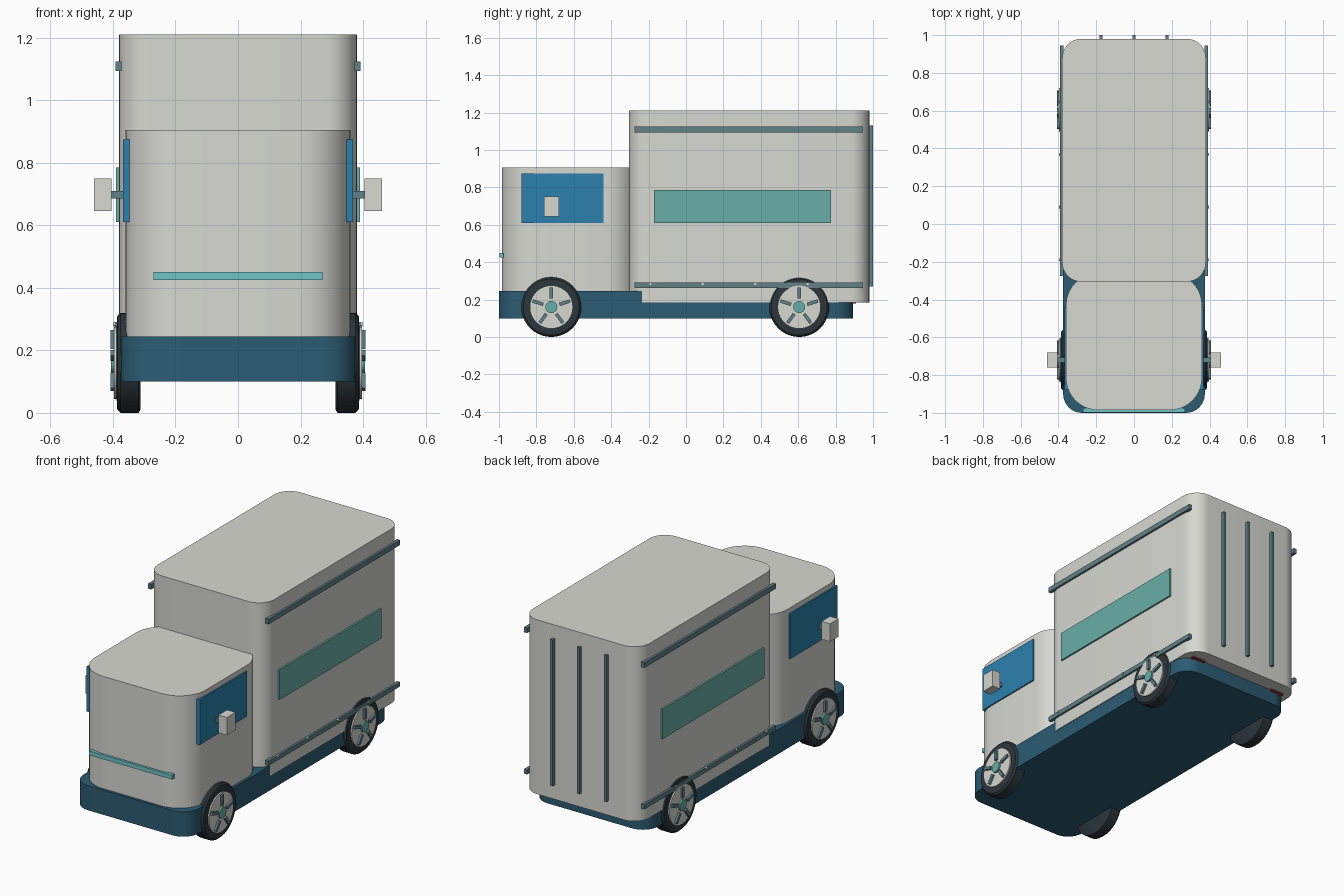
import bpy, bmesh, math
from mathutils import Matrix, Vector

if "Cube" in bpy.data.objects:
    bpy.data.objects.remove(bpy.data.objects["Cube"])


def material(name, r, g, b):
    m = bpy.data.materials.new(name)
    m.diffuse_color = (r, g, b, 1)
    m.use_nodes = True
    m.node_tree.nodes["Principled BSDF"].inputs["Base Color"].default_value = m.diffuse_color
    return m


CREAM = material("cream", 0.68, 0.69, 0.64)
NAVY = material("navy", 0.025, 0.105, 0.17)
GLASS = material("glass_blue", 0.025, 0.22, 0.42)
TEAL = material("teal", 0.14, 0.43, 0.39)
AQUA = material("aqua", 0.16, 0.55, 0.58)
STEEL = material("steel", 0.12, 0.22, 0.25)
RUBBER = material("rubber", 0.025, 0.037, 0.047)
RED = material("red", 0.35, 0.04, 0.03)


def finish(name, bm, mat, smooth=False):
    bmesh.ops.recalc_face_normals(bm, faces=bm.faces)
    me = bpy.data.meshes.new(name)
    bm.to_mesh(me)
    bm.free()
    me.materials.append(mat)
    ob = bpy.data.objects.new(name, me)
    bpy.context.collection.objects.link(ob)
    if smooth:
        bpy.ops.object.select_all(action='DESELECT')
        ob.select_set(True)
        bpy.context.view_layer.objects.active = ob
        bpy.ops.object.shade_smooth_by_angle(angle=math.radians(35))
    return ob


def box(name, x, y, z, mat):
    """Box from (min, max) pairs."""
    bm = bmesh.new()
    bmesh.ops.create_cube(bm, size=1)
    for v in bm.verts:
        v.co = Vector([(a + b) / 2 + c * (b - a) for c, (a, b) in zip(v.co, (x, y, z))])
    return finish(name, bm, mat)


def rounded_body(name, hw, y, z, r, mat, steps=10):
    """Rounded rectangle plan, extruded upward."""
    bm = bmesh.new()
    corners = [(hw - r, y[1] - r), (r - hw, y[1] - r), (r - hw, y[0] + r), (hw - r, y[0] + r)]
    ring = []
    for k, (cx, cy) in enumerate(corners):
        for i in range(steps + 1):
            a = math.pi / 2 * (k + i / steps)
            ring.append(bm.verts.new((cx + r * math.cos(a), cy + r * math.sin(a), z[0])))
    face = bm.faces.new(ring)
    top = bmesh.ops.extrude_face_region(bm, geom=[face])
    for v in top["geom"]:
        if isinstance(v, bmesh.types.BMVert):
            v.co.z = z[1]
    return finish(name, bm, mat, True)


def lathe_x(name, profile, cy, cz, side, mat, n=40):
    """Closed solid of revolution about the x axis from (x, radius) points."""
    bm = bmesh.new()
    rings = [[bm.verts.new((side * x, cy + r * math.cos(math.tau * i / n),
                            cz + r * math.sin(math.tau * i / n))) for i in range(n)]
             for x, r in profile]
    for a, b in zip(rings, rings[1:]):
        for i in range(n):
            j = (i + 1) % n
            bm.faces.new((a[i], a[j], b[j], b[i]))
    bm.faces.new(rings[0])
    bm.faces.new(rings[-1])
    return finish(name, bm, mat, True)


# Main bodies
rounded_body("chassis", 0.375, (-1.0, 0.893), (0.10, 0.245), 0.10, NAVY)
rounded_body("cab", 0.36, (-0.985, -0.26), (0.24, 0.905), 0.17, CREAM)
rounded_body("cargo_box", 0.38, (-0.305, 0.98), (0.185, 1.21), 0.10, CREAM)

# Front light strip
box("front_strip", (-0.27, 0.27), (-0.998, -0.975), (0.425, 0.45), AQUA)

# Rear door ribs
for i, x in enumerate((-0.175, 0, 0.175)):
    box(f"rear_rib_{i}", (x - 0.008, x + 0.008), (0.975, 1.0), (0.27, 1.13), STEEL)

for s, tag in ((1, "right"), (-1, "left")):
    def sx(a, b):
        return tuple(sorted((s * a, s * b)))

    # Cab window and mirror
    box(f"window_{tag}", sx(0.345, 0.368), (-0.88, -0.44), (0.61, 0.875), GLASS)
    box(f"mirror_arm_{tag}", sx(0.355, 0.41), (-0.732, -0.708), (0.686, 0.71), STEEL)
    box(f"mirror_{tag}", sx(0.405, 0.46), (-0.76, -0.68), (0.645, 0.75), CREAM)

    # Cargo side panel, rails and rail studs
    box(f"side_panel_{tag}", sx(0.37, 0.39), (-0.17, 0.775), (0.61, 0.785), TEAL)
    for lvl, z in (("lower", (0.263, 0.29)), ("upper", (1.094, 1.124))):
        box(f"{lvl}_rail_{tag}", sx(0.372, 0.392), (-0.275, 0.945), z, STEEL)
    for i in range(4):
        lathe_x(f"rail_stud_{tag}_{i}", [(0.385, 0.007), (0.398, 0.007)],
                -0.19 + 0.28 * i, 0.284, s, CREAM, 12)

    # Tail light under the box
    box(f"tail_light_{tag}", sx(0.24, 0.33), (0.885, 0.908), (0.178, 0.22), RED)

    # Wheels
    for pos, cy in (("front", -0.72), ("rear", 0.605)):
        n, cz = f"{pos}_{tag}", 0.16
        lathe_x(f"tire_{n}", [(0.312, 0.15), (0.318, 0.16), (0.375, 0.16), (0.386, 0.15),
                              (0.388, 0.115)], cy, cz, s, RUBBER)
        lathe_x(f"rim_{n}", [(0.37, 0.115), (0.396, 0.115)], cy, cz, s, CREAM)
        lathe_x(f"hub_{n}", [(0.39, 0.032), (0.406, 0.032)], cy, cz, s, TEAL, 20)
        for k in range(5):
            ob = box(f"spoke_{n}_{k}", sx(0.39, 0.408), (-0.009, 0.009), (0.045, 0.105), STEEL)
            ob.data.transform(Matrix.Translation((0, cy, cz)) @
                              Matrix.Rotation(math.tau * k / 5, 4, 'X'))
